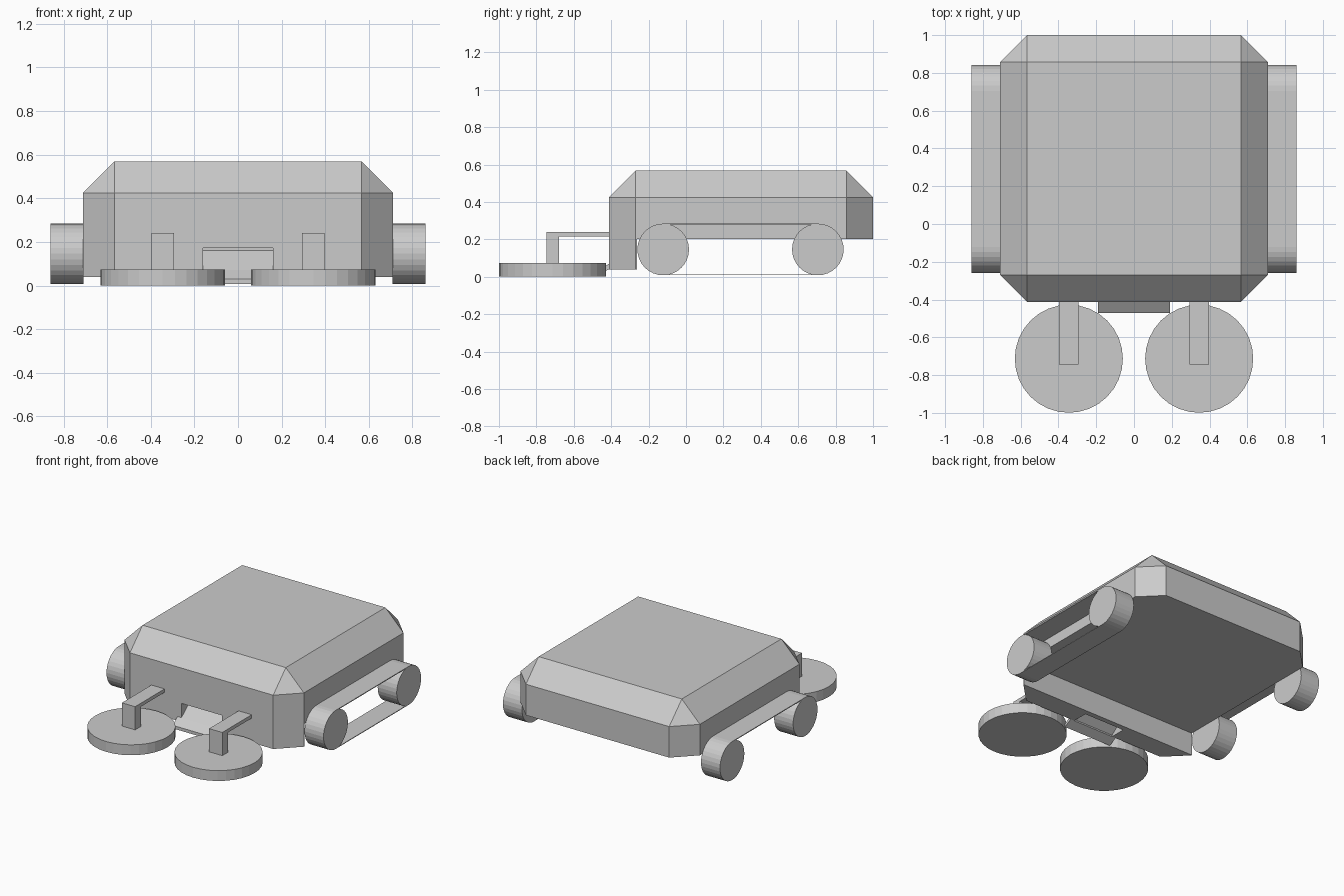
import bpy, bmesh
from math import pi
from mathutils import Matrix

if "Cube" in bpy.data.objects:
    bpy.data.objects.remove(bpy.data.objects["Cube"])


def make(name, bm):
    bmesh.ops.recalc_face_normals(bm, faces=bm.faces[:])
    me = bpy.data.meshes.new(name)
    bm.to_mesh(me)
    bm.free()
    ob = bpy.data.objects.new(name, me)
    bpy.context.collection.objects.link(ob)
    return ob


def box(name, x0, x1, y0, y1, z0, z1):
    bm = bmesh.new()
    bmesh.ops.create_cube(bm, size=1)
    for v in bm.verts:
        v.co = (x1 if v.co.x > 0 else x0, y1 if v.co.y > 0 else y0,
                z1 if v.co.z > 0 else z0)
    return make(name, bm)


def cylinder(name, radius, depth, loc, along_x=False):
    bm = bmesh.new()
    m = Matrix.Translation(loc)
    if along_x:
        m = m @ Matrix.Rotation(pi / 2, 4, 'Y')
    bmesh.ops.create_cone(bm, cap_ends=True, segments=32, radius1=radius,
                          radius2=radius, depth=depth, matrix=m)
    return make(name, bm)


def prism_x(name, profile, half):
    # y-z profile extruded across x
    bm = bmesh.new()
    face = bm.faces.new([bm.verts.new((-half, y, z)) for y, z in profile])
    ext = bmesh.ops.extrude_face_region(bm, geom=[face])
    for g in ext['geom']:
        if isinstance(g, bmesh.types.BMVert):
            g.co.x = half
    return make(name, bm)


def cut(ob, cutter):
    cutter.hide_render = True
    cutter.hide_set(True)
    mod = ob.modifiers.new(cutter.name, 'BOOLEAN')
    mod.operation = 'DIFFERENCE'
    mod.solver = 'EXACT'
    mod.object = cutter


# Body: clipped-corner walls closing to a rectangular roof
W, Y0, Y1, C = 0.71, -0.412, 1.0, 0.143
bm = bmesh.new()
for z in (0.04, 0.425):
    for sx in (-1, 1):
        for y, d in ((Y0, 1), (Y1, -1)):
            bm.verts.new((sx * (W - C), y, z))
            bm.verts.new((sx * W, y + d * C, z))
for sx in (-1, 1):
    for y in (Y0 + C, Y1 - C):
        bm.verts.new((sx * (W - C), y, 0.568))
bmesh.ops.convex_hull(bm, input=bm.verts[:])
bmesh.ops.dissolve_limit(bm, angle_limit=0.01, verts=bm.verts[:], edges=bm.edges[:])
body = make("body", bm)

# Raised floor behind the front skirt, and the intake opening
cut(body, box("floor_cutter", -1, 1, -0.263, 1.2, -0.2, 0.203))
cut(body, box("intake_cutter", -0.16, 0.16, -0.6, -0.30, -0.1, 0.172))

# Intake ramp and its wider lip
prism_x("intake_ramp", [(-0.412, 0.05), (-0.412, 0.068), (-0.301, 0.16), (-0.301, 0.142)], 0.16)
prism_x("intake_lip", [(-0.47, 0.008), (-0.47, 0.03), (-0.412, 0.07), (-0.412, 0.04)], 0.19)

for side, s in (("left", -1), ("right", 1)):
    # Spinning brush discs with their arms
    cx = s * 0.345
    cylinder(side + "_brush_disc", 0.286, 0.074, (cx, -0.713, 0.037))
    prism = prism_x(side + "_brush_arm",
                    [(-0.745, 0.07), (-0.68, 0.07), (-0.68, 0.215), (-0.40, 0.215),
                     (-0.40, 0.24), (-0.745, 0.24)], 0.052)
    prism.location.x = cx
    # Track wheels
    for end, y in (("front", -0.122), ("rear", 0.705)):
        cylinder(f"{side}_{end}_wheel", 0.138, 0.15, (s * 0.784, y, 0.146), True)
    # Upper track band
    xa, xb = sorted((s * 0.709, s * 0.859))
    box(side + "_upper_track", xa, xb, -0.122, 0.705, 0.278, 0.284)

# Lower track band is present on the right side only
box("right_lower_track", 0.709, 0.859, -0.122, 0.705, 0.008, 0.013)
